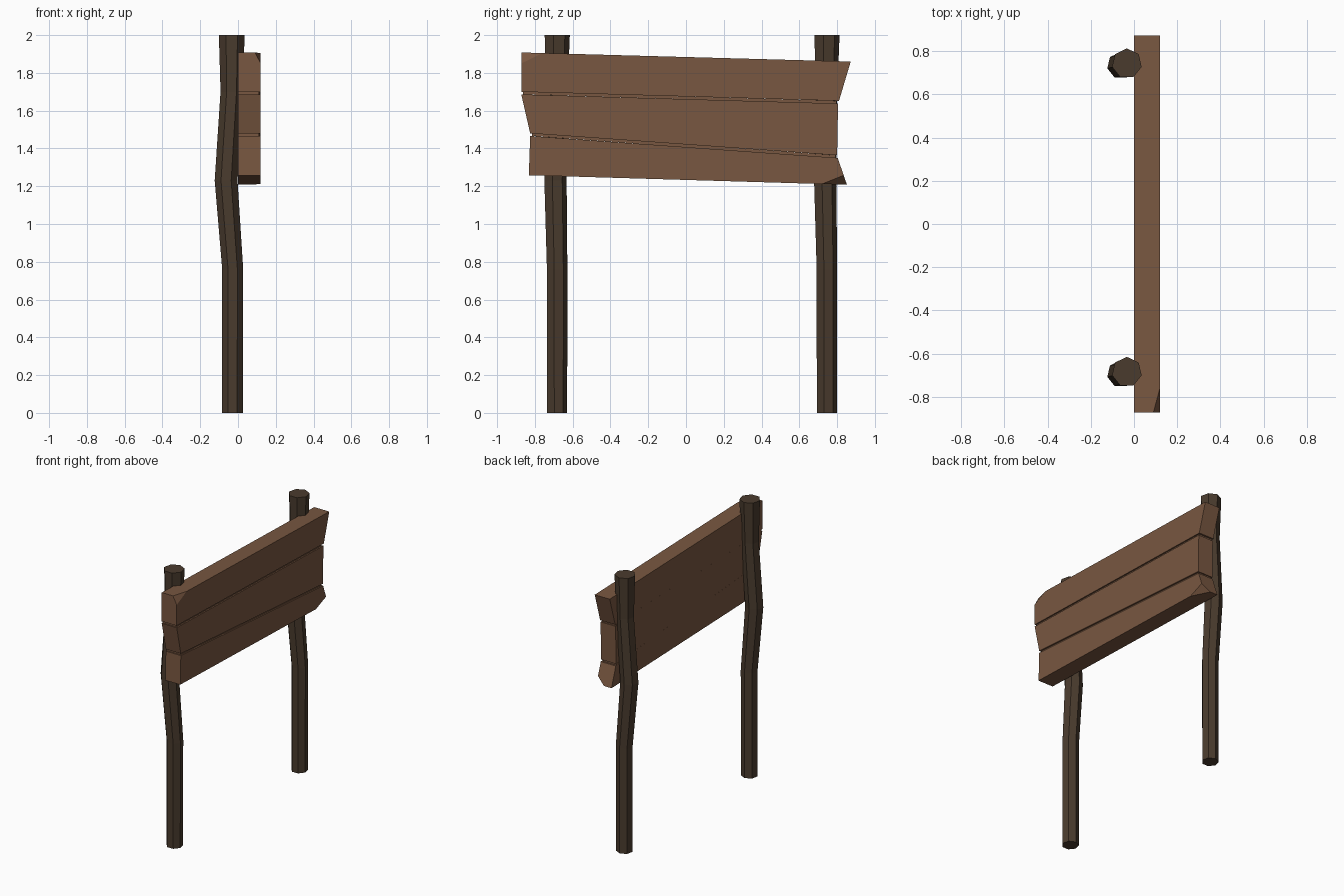
import bpy, bmesh, math
from mathutils import Vector

if "Cube" in bpy.data.objects:
    bpy.data.objects.remove(bpy.data.objects["Cube"])


def material(name, rgb):
    m = bpy.data.materials.new(name)
    m.diffuse_color = (*rgb, 1)
    m.use_nodes = True
    m.node_tree.nodes["Principled BSDF"].inputs["Base Color"].default_value = m.diffuse_color
    return m


board_wood = material("board brown", (0.19, 0.095, 0.052))
post_wood = material("dark post brown", (0.068, 0.044, 0.027))


def finish(bm, name, mat):
    bmesh.ops.recalc_face_normals(bm, faces=bm.faces)
    me = bpy.data.meshes.new(name)
    bm.to_mesh(me)
    bm.free()
    me.materials.append(mat)
    ob = bpy.data.objects.new(name, me)
    bpy.context.collection.objects.link(ob)
    return ob


def slab(name, outline, depth, chip=None):
    """Extrude a (y, z) outline from x = 0; chip = three points of a corner cut."""
    bm = bmesh.new()
    face = bm.faces.new([bm.verts.new((0, y, z)) for y, z in outline])
    ext = bmesh.ops.extrude_face_region(bm, geom=[face], use_keep_orig=True)
    moved = [g for g in ext["geom"] if isinstance(g, bmesh.types.BMVert)]
    bmesh.ops.translate(bm, verts=moved, vec=(depth, 0, 0))
    if chip:
        a, b, c = map(Vector, chip)
        n = (b - a).cross(c - a).normalized()
        if n.x < 0:
            n = -n
        cut = bmesh.ops.bisect_plane(bm, geom=bm.verts[:] + bm.edges[:] + bm.faces[:],
                                     plane_co=a, plane_no=n, clear_outer=True)
        edges = [g for g in cut["geom_cut"] if isinstance(g, bmesh.types.BMEdge)]
        bmesh.ops.contextual_create(bm, geom=edges)
    finish(bm, name, board_wood)


# Three crooked planks, two with a chipped front corner
slab("top_plank", [(-.872, 1.908), (.872, 1.86), (.81, 1.652), (-.872, 1.70)], .12,
     [(.12, -.872, 1.85), (.12, -.76, 1.905), (.09, -.872, 1.908)])
slab("middle_plank", [(-.872, 1.686), (.805, 1.638), (.80, 1.364), (-.825, 1.48)], .12)
slab("bottom_plank", [(-.825, 1.466), (.803, 1.35), (.852, 1.208), (-.832, 1.258)], .12,
     [(.12, .72, 1.212), (.12, .835, 1.258), (.06, .852, 1.208)])

# Recessed strips closing the grooves between planks
slab("upper_groove", [(-.862, 1.70), (.797, 1.652), (.797, 1.638), (-.862, 1.686)], .11)
slab("lower_groove", [(-.815, 1.48), (.792, 1.364), (.792, 1.35), (-.815, 1.466)], .11)

# Crooked seven-sided posts: (x, y offset, z, radius) per ring
RINGS = [(-.029, 0, 0, .056), (-.028, 0, .76, .057), (-.063, -.009, 1.23, .062),
         (-.034, -.002, 1.70, .060), (-.033, 0, 2.0, .070)]


def post(name, cy):
    bm = bmesh.new()
    loops = []
    for x, dy, z, r in RINGS:
        angles = [math.pi / 2 + i * math.tau / 7 for i in range(7)]
        loops.append([bm.verts.new((x + r * math.cos(a), cy + dy + r * math.sin(a), z))
                      for a in angles])
    for lo, hi in zip(loops, loops[1:]):
        for i in range(7):
            j = (i + 1) % 7
            bm.faces.new((lo[i], lo[j], hi[j], hi[i]))
    bm.faces.new(loops[0])
    bm.faces.new(loops[-1])
    finish(bm, name, post_wood)


post("left_post", -.685)
post("right_post", .743)
